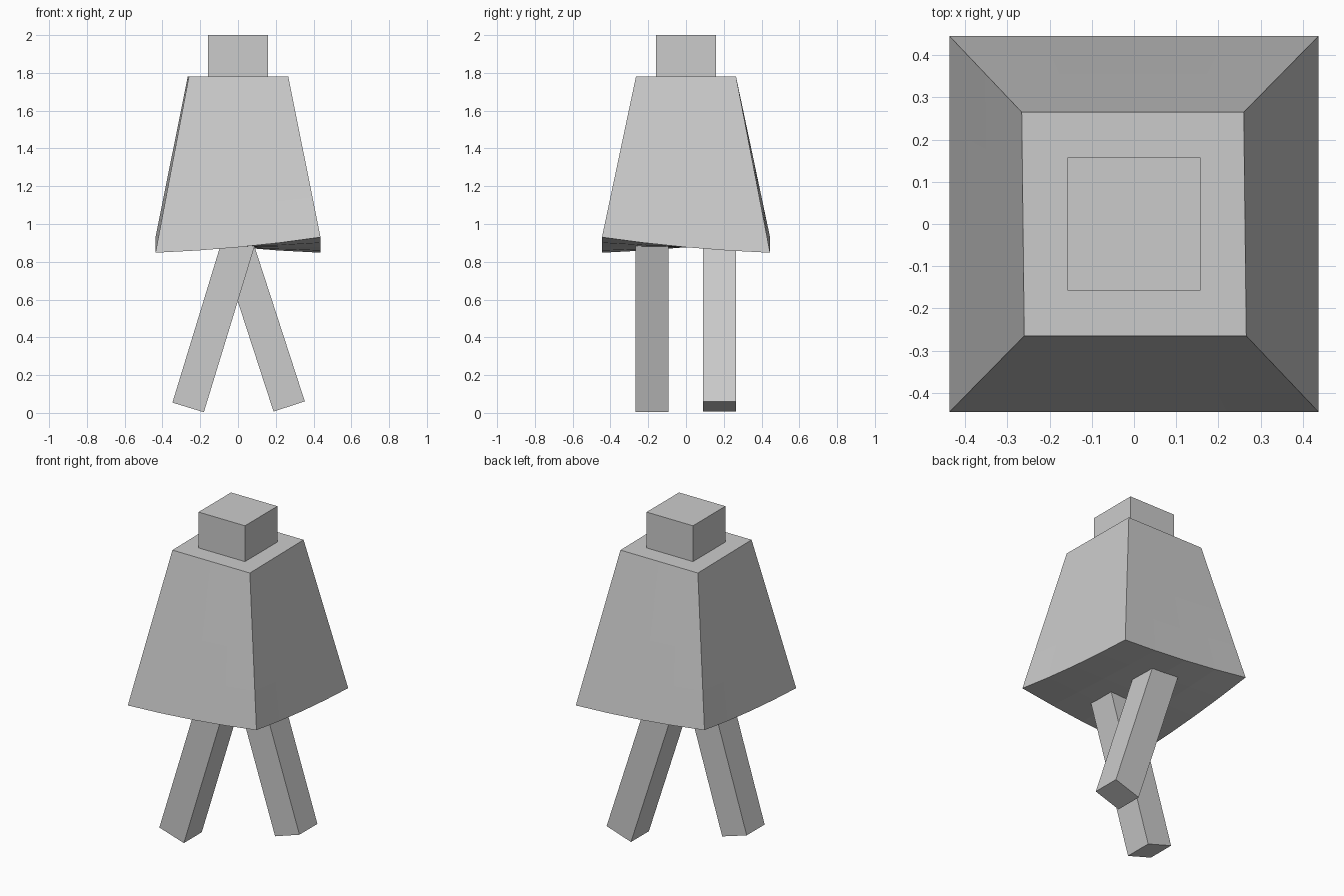
import bpy, bmesh, math
from mathutils import Matrix, Vector

if "Cube" in bpy.data.objects:
    bpy.data.objects.remove(bpy.data.objects["Cube"])


def add_object(name, bm):
    mesh = bpy.data.meshes.new(name)
    bmesh.ops.recalc_face_normals(bm, faces=bm.faces[:])
    bm.to_mesh(mesh)
    bm.free()
    obj = bpy.data.objects.new(name, mesh)
    bpy.context.collection.objects.link(obj)
    return obj


def box(name, size, matrix):
    bm = bmesh.new()
    bmesh.ops.create_cube(bm, size=1)
    bmesh.ops.scale(bm, vec=size, verts=bm.verts)
    bmesh.ops.transform(bm, matrix=matrix, verts=bm.verts)
    return add_object(name, bm)


# Head block
box("head", (0.315, 0.315, 0.25), Matrix.Translation((0, 0, 1.875)))

# Tapered cloak-like body with a saddle-shaped hem
bm = bmesh.new()
bmesh.ops.create_cube(bm, size=2)
bmesh.ops.subdivide_edges(bm, edges=bm.edges[:], cuts=3, use_grid_fill=True)
for v in bm.verts:
    u, w, t = v.co.x, v.co.y, (v.co.z + 1) / 2
    hem = 0.877 - 0.041 * u * w + 0.012 * u * u * w * w
    x = u * (0.437 + (0.263 - 0.437) * t) - 0.003 * w * t
    y = w * (0.445 + (0.265 - 0.445) * t)
    v.co = Vector((x, y, hem + (1.78 - hem) * t))
add_object("body", bm)

# Legs crossing under the body, one in front of the other
LEG = 1.0
for name, foot_x, foot_z, y, tilt in (("front_leg", -0.264, 0.029, -0.18, 17),
                                      ("back_leg", 0.271, 0.034, 0.178, -18)):
    m = (Matrix.Translation((foot_x, y, foot_z))
         @ Matrix.Rotation(math.radians(tilt), 4, 'Y')
         @ Matrix.Translation((0, 0, LEG / 2)))
    box(name, (0.174, 0.174, LEG), m)
